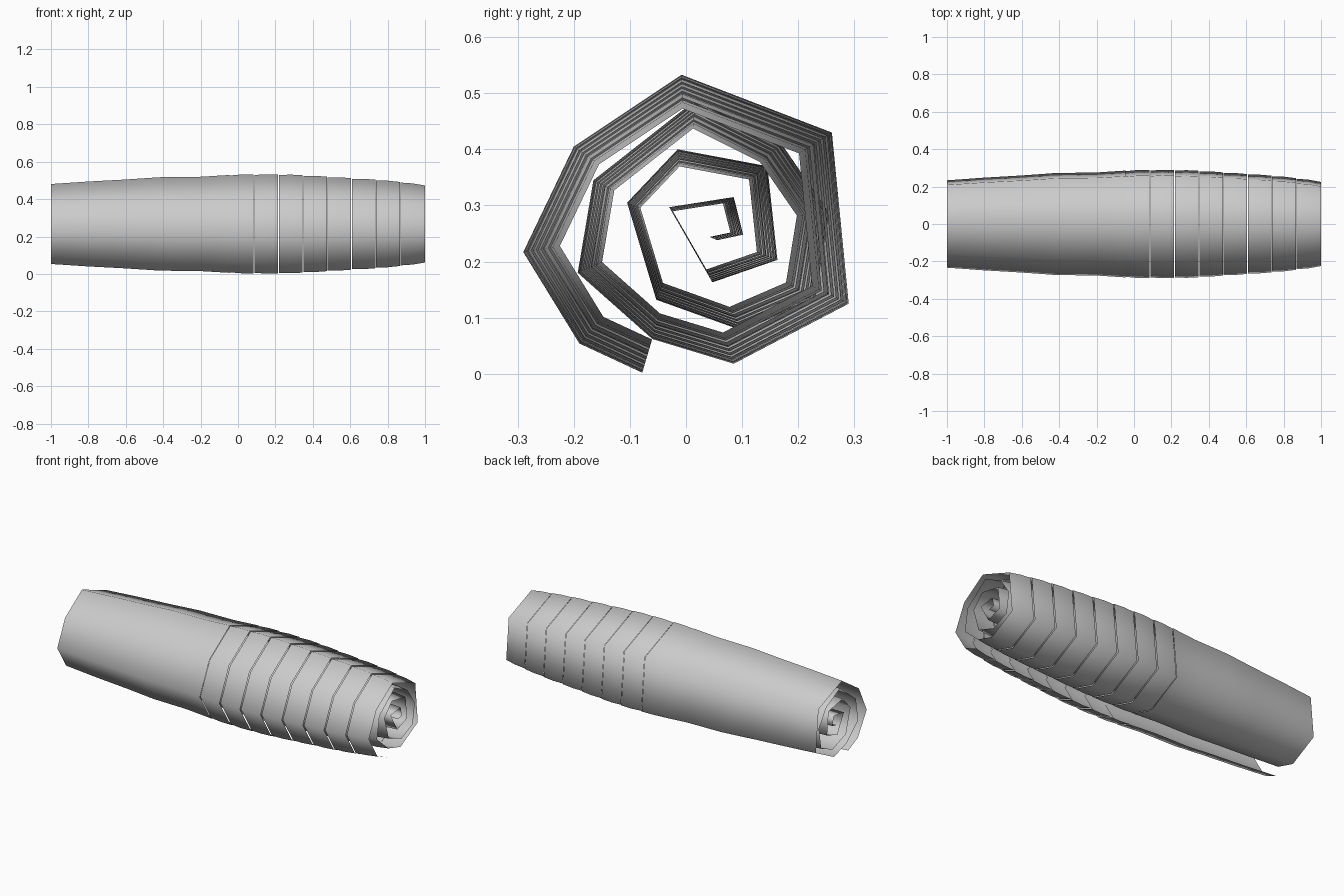
import bpy, bmesh, math

if "Cube" in bpy.data.objects:
    bpy.data.objects.remove(bpy.data.objects["Cube"])

# Spiral cross-section (y, z) at its widest, from loose outer flap to core
SPIRAL = [(-.078, .002), (-.19, .054), (-.29, .217), (-.20, .405), (-.008, .533),
          (.26, .43), (.29, .125), (.085, .018), (-.06, .062), (-.193, .18),
          (-.165, .345), (.016, .487), (.17, .41), (.255, .287), (.23, .133),
          (.1, .077), (-.053, .132), (-.105, .305), (-.015, .40), (.145, .37),
          (.163, .203), (.047, .163), (-.03, .297), (.085, .315), (.102, .248),
          (.055, .238)]
CENTRE_Z = .265


def rolled_sheet(name, stations):
    """Sweep the spiral along x; stations are (x, scale) pairs."""
    bm = bmesh.new()
    rows = [[bm.verts.new((x, y * s, CENTRE_Z + (z - CENTRE_Z) * s)) for y, z in SPIRAL]
            for x, s in stations]
    for a, b in zip(rows, rows[1:]):
        for i in range(len(SPIRAL) - 1):
            bm.faces.new((a[i], a[i + 1], b[i + 1], b[i]))
    mesh = bpy.data.meshes.new(name)
    bm.to_mesh(mesh)
    bm.free()
    mesh.shade_smooth()
    obj = bpy.data.objects.new(name, mesh)
    bpy.context.collection.objects.link(obj)
    return obj


# Long plain half of the roll
rolled_sheet("roll_body", [(-1, .805), (-.8, .855), (-.6, .895), (-.42, .94),
                           (-.2, .95), (-.045, .985)])

# Eight slightly bulging bands tapering to the other end
edges = [-.045, .083, .215, .345, .475, .605, .735, .865, 1.0]
scales = [.98, .99, .99, .975, .945, .915, .885, .84, .775]
for i in range(8):
    x0, x1 = edges[i], edges[i + 1]
    s0, s1 = scales[i], scales[i + 1]
    gap = .004 if i else 0
    rolled_sheet(f"roll_band_{i + 1}", [(x0 + gap, s0 - .006),
                                        ((x0 + x1) / 2, (s0 + s1) / 2 + .01),
                                        (x1, s1 + (.006 if i < 7 else 0))])
